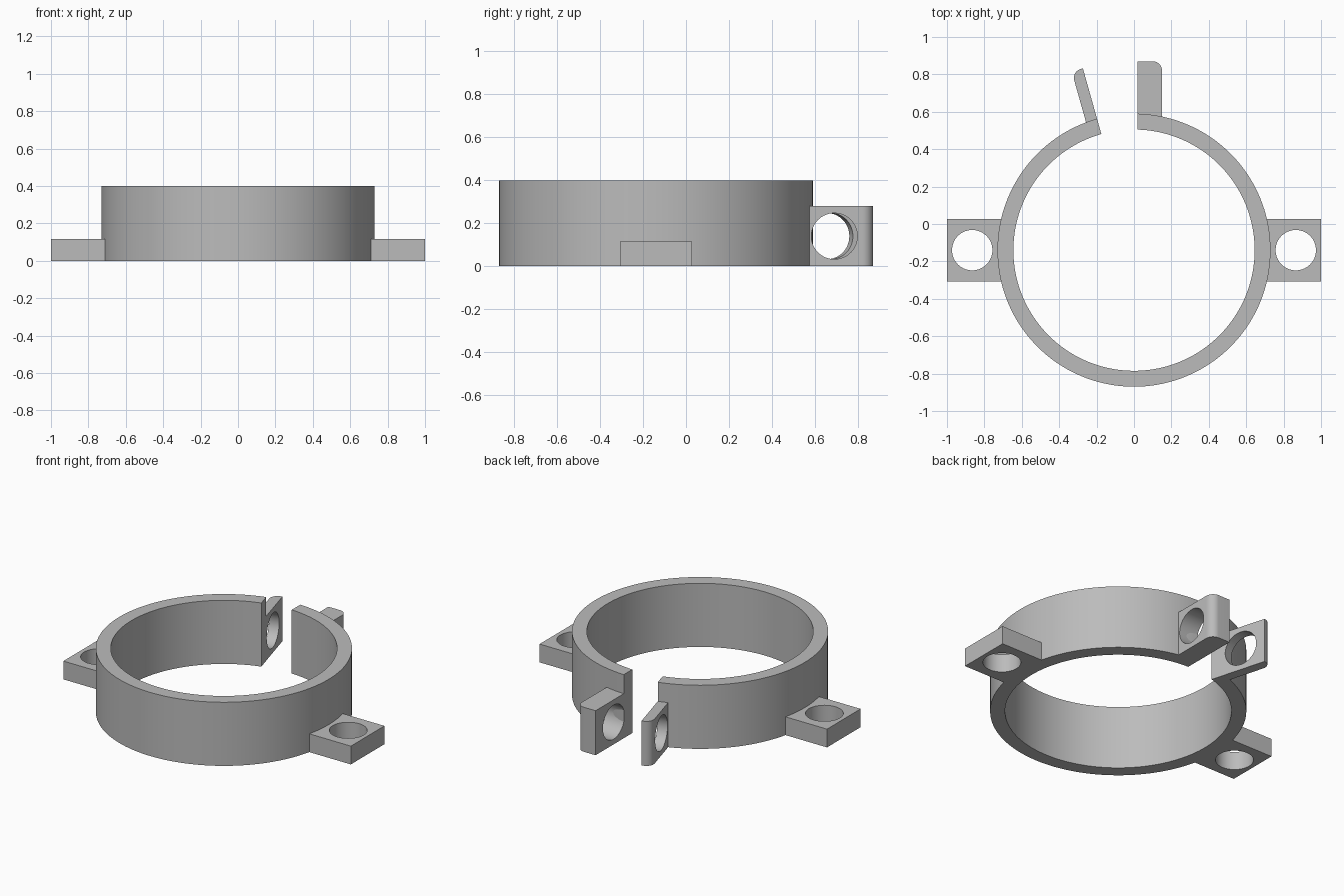
import bpy
import bmesh
from math import sin, cos, asin, pi, radians
from mathutils import Matrix, Vector

if "Cube" in bpy.data.objects:
    bpy.data.objects.remove(bpy.data.objects["Cube"], do_unlink=True)

CENTRE = Vector((0, -0.14, 0))
R_OUT, R_IN = 0.73, 0.645
RING_H, LUG_H, TAB_H = 0.4, 0.28, 0.115
GAP_TILT = radians(15.7)

grey = bpy.data.materials.new("plain grey")
grey.use_nodes = True
colour = (0.5, 0.5, 0.5, 1)
grey.diffuse_color = colour
grey.node_tree.nodes["Principled BSDF"].inputs["Base Color"].default_value = colour


def arc(r, a0, a1, n, cx=0, cy=0):
    """Points on an arc from angle a0 to a1."""
    steps = [a0 + (a1 - a0) * i / n for i in range(n + 1)]
    return [(cx + r * cos(a), cy + r * sin(a)) for a in steps]


def extrude(name, outline, height, turn=0):
    """Upright prism from an outline around the ring centre."""
    bm = bmesh.new()
    face = bm.faces.new([bm.verts.new((x, y, 0)) for x, y in outline])
    up = bmesh.ops.extrude_face_region(bm, geom=[face])["geom"]
    bmesh.ops.translate(bm, vec=(0, 0, height),
                        verts=[v for v in up if isinstance(v, bmesh.types.BMVert)])
    bmesh.ops.recalc_face_normals(bm, faces=bm.faces)
    bm.transform(Matrix.Translation(CENTRE) @ Matrix.Rotation(turn, 4, "Z"))
    mesh = bpy.data.meshes.new(name)
    bm.to_mesh(mesh)
    bm.free()
    mesh.materials.append(grey)
    obj = bpy.data.objects.new(name, mesh)
    bpy.context.collection.objects.link(obj)
    return obj


def select(obj):
    bpy.ops.object.select_all(action="DESELECT")
    obj.select_set(True)
    bpy.context.view_layer.objects.active = obj


def drill(obj, at, radius, rotation=(0, 0, 0)):
    """Cut a round bolt hole through a part."""
    bpy.ops.mesh.primitive_cylinder_add(vertices=64, radius=radius, depth=0.6,
                                        location=at, rotation=rotation)
    cutter = bpy.context.object
    cutter.hide_render = True
    select(obj)
    mod = obj.modifiers.new("hole", "BOOLEAN")
    mod.operation, mod.solver, mod.object = "DIFFERENCE", "EXACT", cutter
    bpy.ops.object.modifier_apply(modifier=mod.name)
    bpy.data.objects.remove(cutter, do_unlink=True)


def smooth(obj):
    select(obj)
    bpy.ops.object.shade_smooth_by_angle(angle=radians(30))


# Open ring with a gap at the back
start, end = pi / 2 + GAP_TILT, 2.5 * pi
ring_outline = (arc(R_OUT, start, end - asin(0.02 / R_OUT), 140)
                + arc(R_IN, end - asin(0.02 / R_IN), start, 140))
smooth(extrude("clamp_ring", ring_outline, RING_H))

# Side mounting tabs with vertical bolt holes
half = 0.167
spread = asin(half / R_OUT)
for name, side in (("left_tab", 1), ("right_tab", -1)):
    outline = arc(R_OUT - 0.002, -spread, spread, 16) + [(1, half), (1, -half)]
    tab = extrude(name, [(side * x, y) for x, y in outline], TAB_H)
    drill(tab, (side * 0.865, CENTRE.y, 0), 0.108)
    smooth(tab)


# Clamp lugs beside the gap, each with one rounded outer corner
def lug(name, x_in, x_out, turn, hole_y):
    tip, r = 1.01, 0.05
    s = 1 if x_out > x_in else -1
    a_in, a_out = (pi / 2 - asin(x / R_OUT) for x in (x_in, x_out))
    outline = arc(R_OUT - 0.002, a_in, a_out, 8)
    corner = arc(r, 0, pi / 2, 10, abs(x_out) - r, tip - r)
    outline += [(s * x, y) for x, y in corner] + [(x_in, tip)]
    obj = extrude(name, outline, LUG_H, turn)
    at = CENTRE + Matrix.Rotation(turn, 3, "Z") @ Vector((x_in, hole_y, LUG_H / 2))
    drill(obj, at, 0.107, (0, pi / 2, turn))
    smooth(obj)


lug("left_lug", 0.02, 0.15, 0, 0.83)
lug("right_lug", 0, -0.062, GAP_TILT, 0.845)
